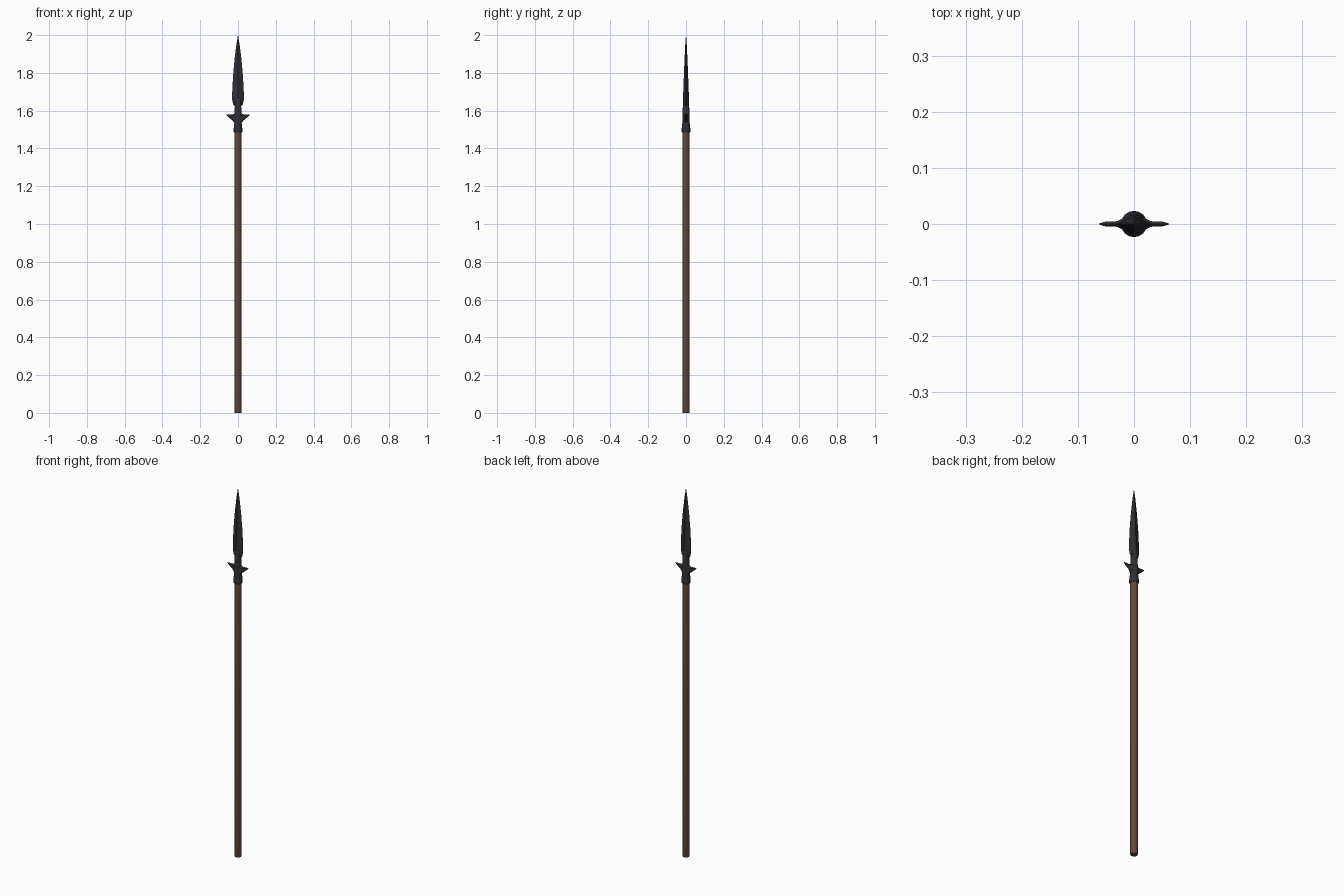
import bpy, bmesh, math

if "Cube" in bpy.data.objects:
    bpy.data.objects.remove(bpy.data.objects["Cube"])


def material(name, color):
    m = bpy.data.materials.new(name)
    m.diffuse_color = (*color, 1)
    m.use_nodes = True
    m.node_tree.nodes["Principled BSDF"].inputs["Base Color"].default_value = m.diffuse_color
    return m


WOOD = material("brown wood", (0.125, 0.066, 0.045))
IRON = material("dark iron", (0.030, 0.030, 0.036))


def loft(name, sections, mat, smooth=None):
    """Skin a list of equal-length rings and cap both ends."""
    bm = bmesh.new()
    rings = [[bm.verts.new(p) for p in s] for s in sections]
    n = len(rings[0])
    for a, b in zip(rings, rings[1:]):
        for i in range(n):
            j = (i + 1) % n
            bm.faces.new((a[i], a[j], b[j], b[i]))
    bm.faces.new(rings[0][::-1])
    bm.faces.new(rings[-1])
    bmesh.ops.recalc_face_normals(bm, faces=bm.faces)
    me = bpy.data.meshes.new(name)
    bm.to_mesh(me)
    bm.free()
    me.materials.append(mat)
    ob = bpy.data.objects.new(name, me)
    bpy.context.collection.objects.link(ob)
    if smooth:
        bpy.ops.object.select_all(action='DESELECT')
        ob.select_set(True)
        bpy.context.view_layer.objects.active = ob
        bpy.ops.object.shade_smooth_by_angle(angle=math.radians(smooth))
    return ob


def circle(z, r, n=16):
    return [(r * math.cos(2 * math.pi * i / n), r * math.sin(2 * math.pi * i / n), z)
            for i in range(n)]


def diamond(z, w, t):
    return [(w, 0, z), (0, t, z), (-w, 0, z), (0, -t, z)]


# Wooden shaft
loft("shaft", [circle(0, 0.0175), circle(0.003, 0.0185), circle(1.5, 0.0185)], WOOD, 40)

# Iron socket with flared collar, running into the blade
loft("socket", [circle(z, r) for z, r in (
    (1.485, 0.021), (1.49, 0.0235), (1.50, 0.0235), (1.535, 0.0195),
    (1.60, 0.0175), (1.66, 0.0165), (1.675, 0.011))], IRON, 40)

# Leaf blade with a central ridge
loft("blade", [diamond(z, w, t) for z, w, t in (
    (1.625, 0.019, 0.010), (1.635, 0.026, 0.013), (1.66, 0.031, 0.0155),
    (1.70, 0.0305, 0.0145), (1.78, 0.0265, 0.0115), (1.87, 0.0185, 0.008),
    (1.95, 0.0085, 0.004), (2.0, 0.0004, 0.0004))], IRON)


# Side lugs: six-sided sections tapering outward to a point
def lug_section(x, low, high, t):
    mid = (low + high) / 2
    q = (high - low) * 0.3
    return [(x, 0, low), (x, t, mid - q), (x, t, mid + q),
            (x, 0, high), (x, -t, mid + q), (x, -t, mid - q)]


for side, label in ((-1, "left"), (1, "right")):
    loft(label + "_lug", [lug_section(side * x, a, b, t) for x, a, b, t in (
        (0.010, 1.528, 1.590, 0.014), (0.020, 1.537, 1.584, 0.010),
        (0.030, 1.549, 1.580, 0.005), (0.052, 1.567, 1.581, 0.004),
        (0.062, 1.577, 1.580, 0.001))], IRON)
